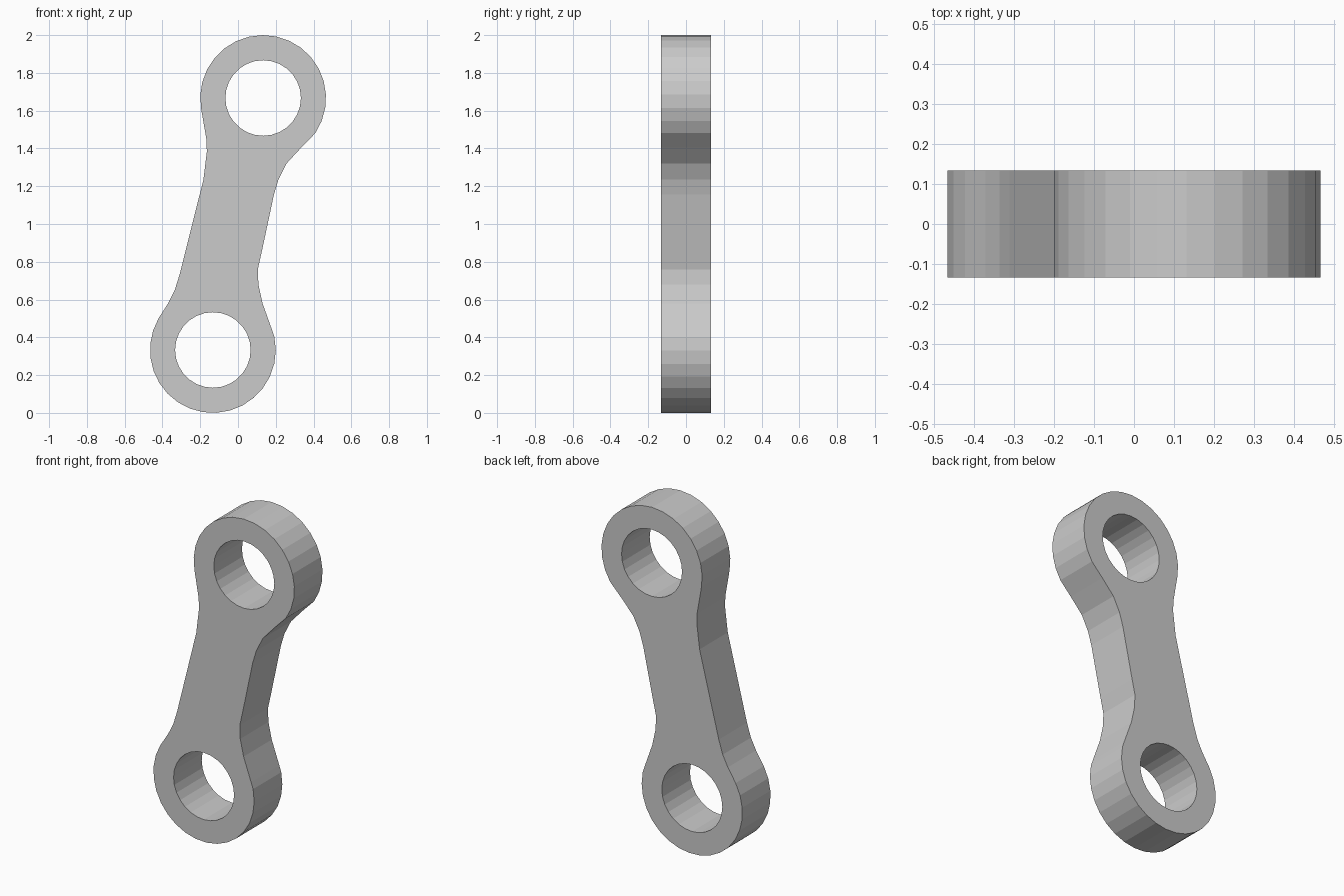
import bpy, bmesh, math

cube = bpy.data.objects.get("Cube")
if cube:
    bpy.data.objects.remove(cube, do_unlink=True)

HALF_DEPTH = 0.133
EYE_R, HOLE_R = 0.333, 0.2
TOP, BOTTOM = (0.133, 1.667), (-0.133, 0.333)


def arc(centre, radius, start, end, steps):
    """Points along an arc, angles in degrees, end point included."""
    pts = []
    for i in range(steps + 1):
        a = math.radians(start + (end - start) * i / steps)
        pts.append((centre[0] + radius * math.cos(a), centre[1] + radius * math.sin(a)))
    return pts


# Outline: two round eyes joined by a waisted, leaning arm
left_arm = [(-0.167, 1.447), (-0.165, 1.383), (-0.183, 1.235),
            (-0.31, 0.73), (-0.336, 0.647), (-0.37, 0.58)]
right_arm = [(0.18, 0.44), (0.13, 0.58), (0.108, 0.68), (0.105, 0.76),
             (0.125, 0.85), (0.19, 1.155), (0.214, 1.235), (0.257, 1.32), (0.335, 1.405)]
outline = (arc(TOP, EYE_R, -34, 190, 18) + left_arm
           + arc(BOTTOM, EYE_R, 150, 372, 18) + right_arm)
holes = [arc(c, HOLE_R, 0, 360, 28)[:-1] for c in (TOP, BOTTOM)]

# Filled, extruded flat curve
curve = bpy.data.curves.new("link_plate", "CURVE")
curve.dimensions = "2D"
curve.fill_mode = "BOTH"
curve.extrude = HALF_DEPTH
for loop in [outline] + holes:
    spline = curve.splines.new("POLY")
    spline.points.add(len(loop) - 1)
    for point, (x, z) in zip(spline.points, loop):
        point.co = (x, z, 0, 1)
    spline.use_cyclic_u = True
    spline.use_smooth = False

link = bpy.data.objects.new("link_plate", curve)
link.rotation_euler.x = math.radians(90)
bpy.context.collection.objects.link(link)

# Turn it into one closed, flat-shaded mesh
bpy.ops.object.select_all(action="DESELECT")
link.select_set(True)
bpy.context.view_layer.objects.active = link
bpy.ops.object.convert(target="MESH")
link = bpy.context.object
bpy.ops.object.transform_apply(location=False, rotation=True, scale=False)
bm = bmesh.new()
bm.from_mesh(link.data)
bmesh.ops.remove_doubles(bm, verts=bm.verts, dist=0.0005)
bmesh.ops.recalc_face_normals(bm, faces=bm.faces)
for face in bm.faces:
    face.smooth = False
bm.to_mesh(link.data)
bm.free()

# Plain grey finish
grey = bpy.data.materials.new("light_grey")
grey.use_nodes = True
colour = (0.6, 0.6, 0.6, 1)
grey.diffuse_color = colour
grey.node_tree.nodes["Principled BSDF"].inputs["Base Color"].default_value = colour
link.data.materials.clear()
link.data.materials.append(grey)
